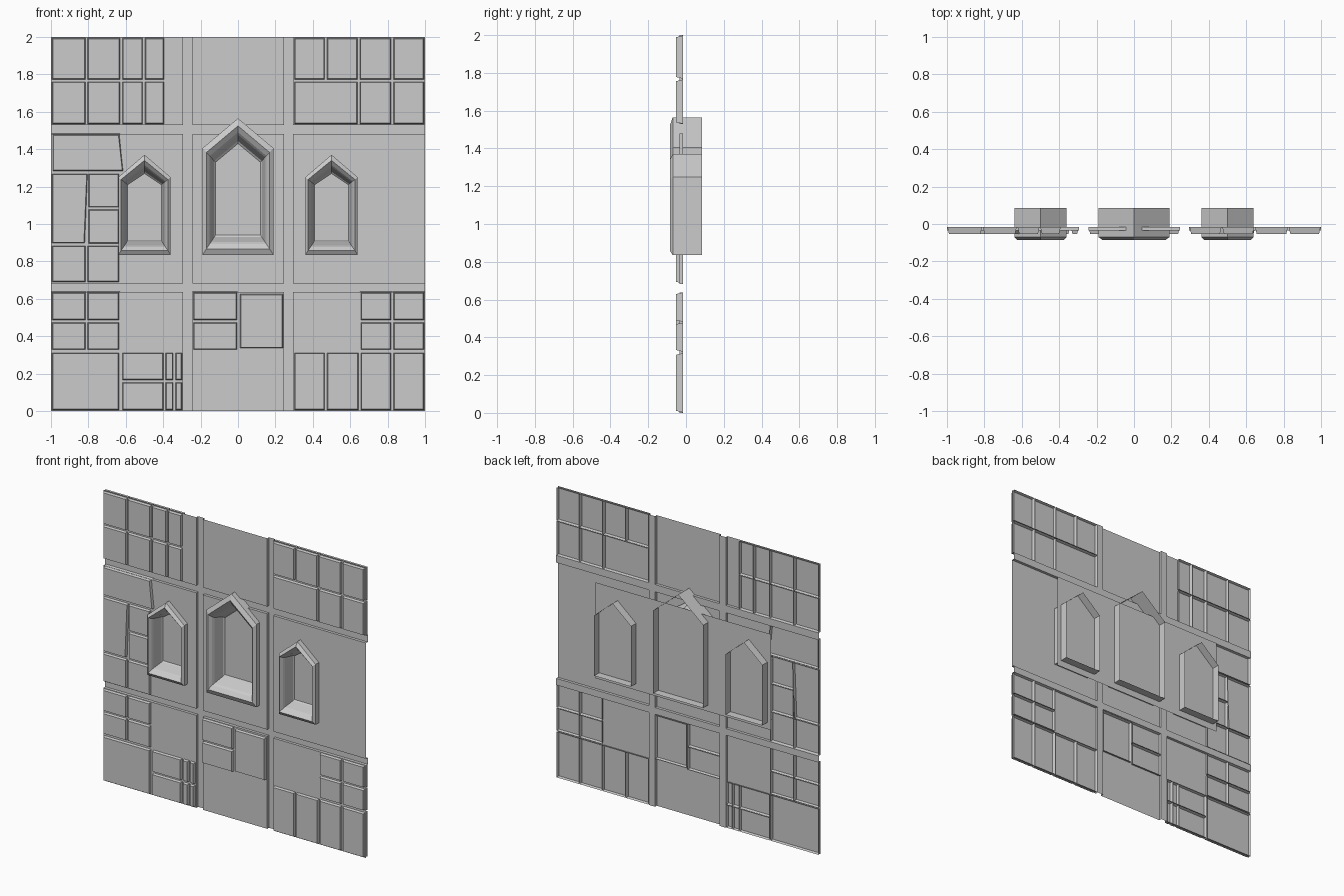
import bpy
import bmesh

cube = bpy.data.objects.get("Cube")
if cube:
    bpy.data.objects.remove(cube, do_unlink=True)

stone = bpy.data.materials.new("grey_stone")
stone.use_nodes = True
stone.diffuse_color = (0.6, 0.6, 0.6, 1)
stone.node_tree.nodes["Principled BSDF"].inputs["Base Color"].default_value = (0.6, 0.6, 0.6, 1)

STRIP_Y, PANEL_Y, BLOCK_Y, PANE_Y = -0.016, -0.035, -0.053, 0.03


def make(name, bm):
    mesh = bpy.data.meshes.new(name)
    bm.to_mesh(mesh)
    bm.free()
    mesh.materials.append(stone)
    obj = bpy.data.objects.new(name, mesh)
    bpy.context.collection.objects.link(obj)
    return obj


def ring(bm, outline, y):
    return [bm.verts.new((x, y, z)) for x, z in outline]


def bridge(bm, a, b):
    for i in range(len(a)):
        j = (i + 1) % len(a)
        bm.faces.new((a[i], a[j], b[j], b[i]))


def rect(x0, x1, z0, z1):
    return [(x0, z0), (x1, z0), (x1, z1), (x0, z1)]


def arch(cx, half, bottom, shoulder, peak):
    return [(cx - half, bottom), (cx + half, bottom), (cx + half, shoulder),
            (cx, peak), (cx - half, shoulder)]


def blend(a, b, t):
    return [(p[0] + (q[0] - p[0]) * t, p[1] + (q[1] - p[1]) * t) for p, q in zip(a, b)]


# Pointed windows: outer and inner outlines
windows = {
    "right_window": (arch(-0.5, 0.14, 0.835, 1.25, 1.37), arch(-0.5, 0.09, 0.91, 1.21, 1.27)),
    "centre_window": (arch(0, 0.19, 0.835, 1.405, 1.565), arch(0, 0.12, 0.94, 1.33, 1.43)),
    "left_window": (arch(0.5, 0.14, 0.835, 1.25, 1.37), arch(0.5, 0.09, 0.91, 1.21, 1.27)),
}
for name, (outer, inner) in windows.items():
    bm = bmesh.new()
    profile = [(0, 0.085), (0, -0.07), (0.3, -0.085), (0.55, -0.065), (0.65, -0.05),
               (0.9, PANE_Y - 0.01), (1, PANE_Y - 0.002)]
    rings = [ring(bm, blend(outer, inner, t), y) for t, y in profile]
    for a, b in zip(rings, rings[1:]):
        bridge(bm, a, b)
    make(name + "_frame", bm)

# Shared back sheet that closes the three windows
bm = bmesh.new()
bm.faces.new(ring(bm, rect(-0.67, 0.67, 0.79, 1.45), PANE_Y))
make("window_backing", bm)

# Nine wall panels, with openings in the middle row
columns = [(-1, -0.293), (-0.243, 0.247), (0.293, 1)]
rows = [(0, 0.637), (0.683, 1.48), (1.53, 2)]
openings = [blend(o, i, 0.5) for o, i in windows.values()]
for c, (x0, x1) in enumerate(columns):
    for r, (z0, z1) in enumerate(rows):
        bm = bmesh.new()
        loops = [ring(bm, rect(x0, x1, z0, z1), PANEL_Y)]
        if r == 1:
            hole = [(x, min(z, z1 - 0.005)) for x, z in openings[c]]
            loops.append(ring(bm, hole, PANEL_Y))
        edges = [bm.edges.new((lp[i], lp[i - 1])) for lp in loops for i in range(len(lp))]
        bmesh.ops.triangle_fill(bm, edges=edges, use_beauty=True, normal=(0, -1, 0))
        # Return walls towards the strips, leaving the outer wall border open
        front, back = loops[0], ring(bm, rect(x0, x1, z0, z1), STRIP_Y)
        for i, is_open in enumerate((r == 0, c == 2, r == 2, c == 0)):
            j = (i + 1) % 4
            if not is_open:
                bm.faces.new((front[i], back[i], back[j], front[j]))
        for v in back:
            if not v.link_faces:
                bm.verts.remove(v)
        make(f"wall_panel_{c}_{r}", bm)

# Recessed strips between the panels
bm = bmesh.new()
for (_, a), (b, _) in zip(columns, columns[1:]):
    bm.faces.new(ring(bm, rect(a, b, 0, 2), STRIP_Y))
for (_, a), (b, _) in zip(rows, rows[1:]):
    for x0, x1 in columns:
        bm.faces.new(ring(bm, rect(x0, x1, a, b), STRIP_Y))
make("recessed_strips", bm)


# Raised stone blocks, tapered to the front and open behind
def block(bm, outline):
    cx = sum(p[0] for p in outline) / 4
    cz = sum(p[1] for p in outline) / 4
    small = [(x + (-0.009 if x > cx else 0.009), z + (-0.009 if z > cz else 0.009))
             for x, z in outline]
    base, top = ring(bm, outline, STRIP_Y), ring(bm, small, BLOCK_Y)
    bridge(bm, base, top)
    bm.faces.new(top)


def courses(bm, xs, zs, gap=0.002):
    for x0, x1 in zip(xs, xs[1:]):
        for z0, z1 in zip(zs, zs[1:]):
            block(bm, rect(x0 + gap, x1 - gap, z0 + gap, z1 - gap))


groups = {
    "upper_right_blocks": [((-1, -0.81, -0.625, -0.503, -0.39), (1.528, 1.767, 2))],
    "upper_left_blocks": [((0.295, 0.47, 0.645, 0.825, 1), (1.767, 2)),
                          ((0.295, 0.645, 0.825, 1), (1.528, 1.767))],
    "middle_right_blocks": [((-1, -0.81, -0.63), (0.683, 0.89)),
                            ((-0.805, -0.63), (0.89, 1.083, 1.275))],
    "lower_right_blocks": [((-1, -0.81, -0.63), (0.322, 0.48, 0.64)),
                           ((-1, -0.63), (0, 0.318)),
                           ((-0.625, -0.393, -0.34, -0.293), (0, 0.16, 0.318))],
    "lower_centre_blocks": [((-0.245, 0), (0.322, 0.48, 0.64)), ((0.005, 0.247), (0.33, 0.632))],
    "lower_left_blocks": [((0.65, 0.825, 1), (0.322, 0.48, 0.64)),
                          ((0.295, 0.47, 0.65, 0.825, 1), (0, 0.318))],
}
for name, parts in groups.items():
    bm = bmesh.new()
    for xs, zs in parts:
        courses(bm, xs, zs)
    if name == "middle_right_blocks":
        # Two blocks with a slanted side
        block(bm, [(-0.995, 1.28), (-0.61, 1.28), (-0.63, 1.483), (-0.995, 1.483)])
        block(bm, [(-0.998, 0.893), (-0.815, 0.893), (-0.8, 1.273), (-0.998, 1.273)])
    make(name, bm)
